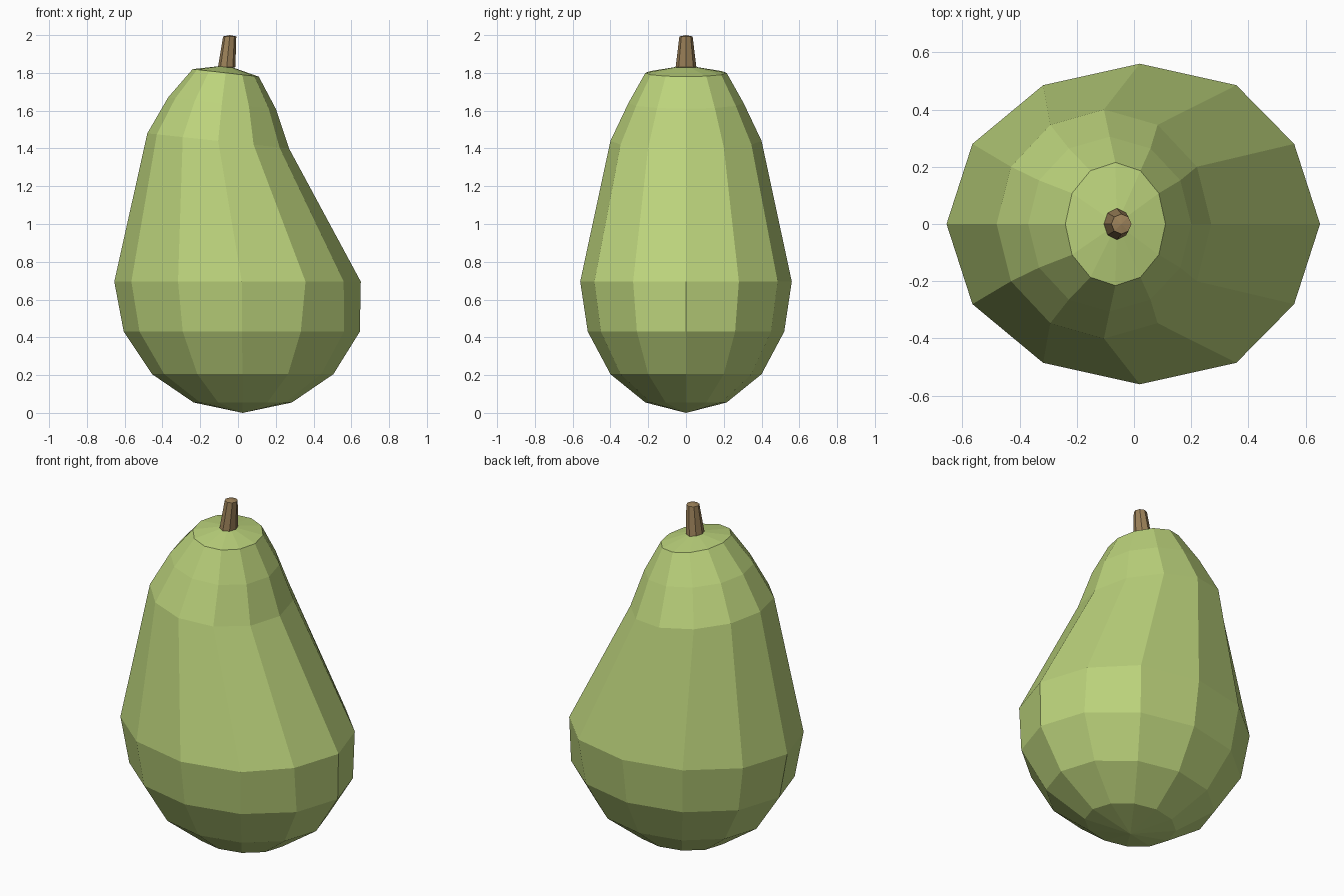
import bpy, bmesh, math

if "Cube" in bpy.data.objects:
    bpy.data.objects.remove(bpy.data.objects["Cube"])


def make_mat(name, color):
    mat = bpy.data.materials.new(name)
    mat.diffuse_color = (*color, 1)
    mat.use_nodes = True
    mat.node_tree.nodes["Principled BSDF"].inputs["Base Color"].default_value = mat.diffuse_color
    return mat


def ring_points(n, cx, z, rx, ry, tilt=0.0):
    # Elliptical ring; tilt lowers the +x side
    pts = []
    for i in range(n):
        a = 2 * math.pi * i / n
        c, s = math.cos(a), math.sin(a)
        pts.append((cx + rx * c, ry * s, z - tilt * c))
    return pts


def loft(name, rings, bottom, top, mat):
    # Skin the rings and close both ends with fans
    bm = bmesh.new()
    loops = [[bm.verts.new(p) for p in r] for r in rings]
    n = len(loops[0])
    lo, hi = bm.verts.new(bottom), bm.verts.new(top)
    for i in range(n):
        j = (i + 1) % n
        for a, b in zip(loops, loops[1:]):
            bm.faces.new((a[i], a[j], b[j], b[i]))
        bm.faces.new((lo, loops[0][j], loops[0][i]))
        bm.faces.new((hi, loops[-1][i], loops[-1][j]))
    bmesh.ops.recalc_face_normals(bm, faces=bm.faces)
    mesh = bpy.data.meshes.new(name)
    bm.to_mesh(mesh)
    bm.free()
    mesh.materials.append(mat)
    obj = bpy.data.objects.new(name, mesh)
    bpy.context.collection.objects.link(obj)
    return obj


# Fruit body: centre x, z, x radius, y radius, tilt
profile = [
    (0.025, 0.055, 0.26, 0.215, 0),
    (0.025, 0.205, 0.48, 0.40, 0),
    (0.02, 0.43, 0.625, 0.52, 0),
    (0.02, 0.695, 0.675, 0.56, 0),
    (-0.105, 1.44, 0.375, 0.40, 0.04),
    (-0.085, 1.64, 0.285, 0.305, 0.03),
    (-0.065, 1.80, 0.175, 0.215, 0.02),
]
rings = [ring_points(12, *p) for p in profile]
# Slightly flattened belly on the right at the widest ring
for i in (11, 0, 1):
    x, y, z = rings[3][i]
    rings[3][i] = (x - 0.045, y, z)
loft("fruit_body", rings, (0.025, 0, 0), (-0.06, 0, 1.84),
     make_mat("green_skin", (0.50, 0.65, 0.20)))

# Stem
stem = [ring_points(8, -0.06, 1.83, 0.046, 0.055),
        ring_points(8, -0.044, 1.993, 0.035, 0.035)]
loft("stem", stem, (-0.06, 0, 1.82), (-0.044, 0, 2.0),
     make_mat("brown_stem", (0.33, 0.22, 0.10)))
